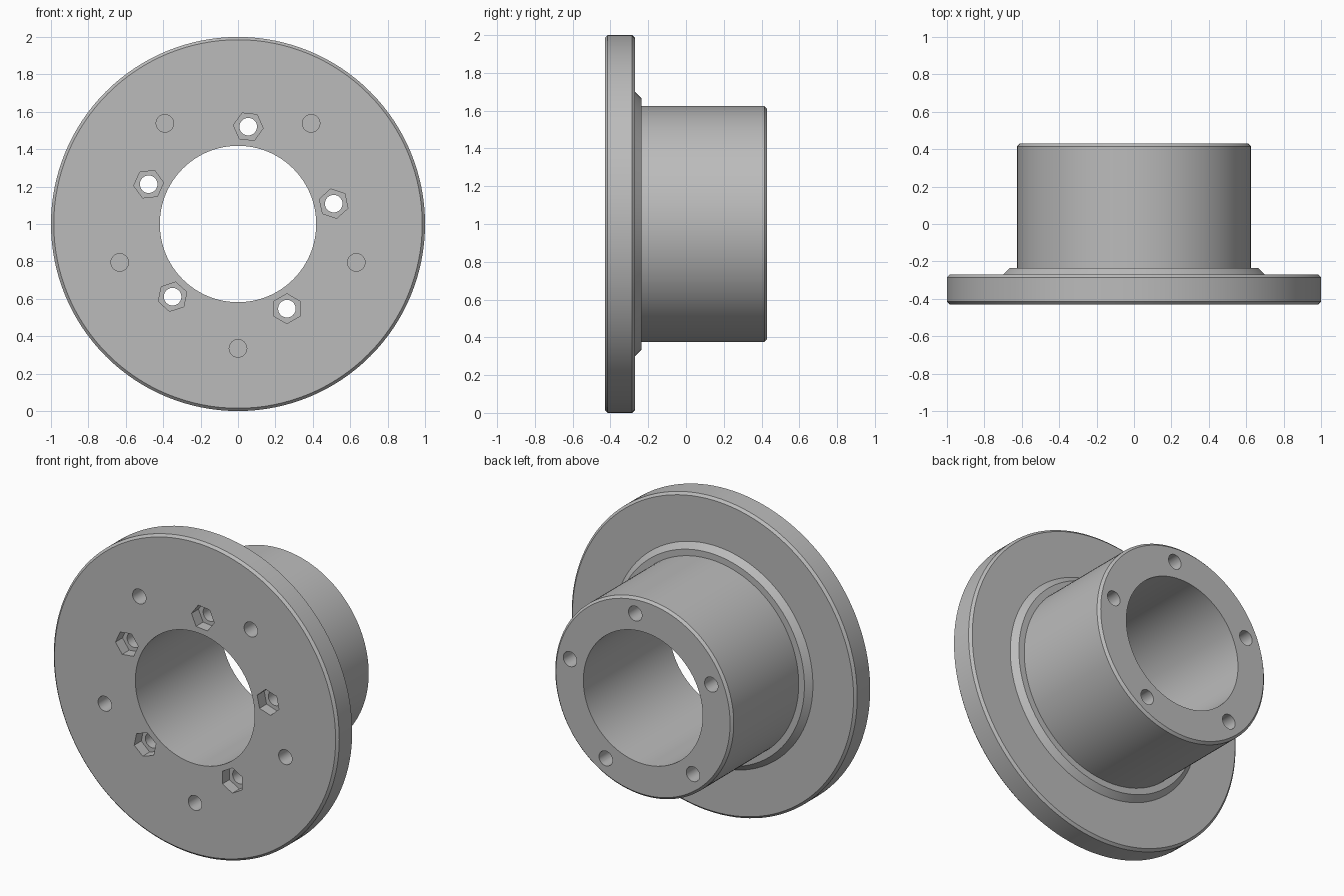
import bpy
import bmesh
from math import cos, sin, pi, radians
from mathutils import Matrix, Vector

cube = bpy.data.objects.get("Cube")
if cube:
    bpy.data.objects.remove(cube, do_unlink=True)

# Single plain grey
grey = bpy.data.materials.new("plain_grey")
grey.use_nodes = True
colour = (0.5, 0.5, 0.5, 1)
grey.diffuse_color = colour
grey.node_tree.nodes["Principled BSDF"].inputs["Base Color"].default_value = colour

FRONT, BACK = -0.43, 0.43


def new_object(name, bm):
    bmesh.ops.recalc_face_normals(bm, faces=bm.faces[:])
    mesh = bpy.data.meshes.new(name)
    bm.to_mesh(mesh)
    bm.free()
    mesh.materials.append(grey)
    obj = bpy.data.objects.new(name, mesh)
    bpy.context.collection.objects.link(obj)
    return obj


def lathe(name, profile, steps=128):
    """Spin a closed (radius, y) profile around the hub axis."""
    bm = bmesh.new()
    verts = [bm.verts.new((r, y, 0)) for r, y in profile]
    edges = [bm.edges.new((v, verts[i - 1])) for i, v in enumerate(verts)]
    bmesh.ops.spin(bm, geom=verts + edges, cent=(0, 0, 0), axis=(0, 1, 0),
                   angle=2 * pi, steps=steps, use_merge=True)
    bmesh.ops.remove_doubles(bm, verts=bm.verts[:], dist=1e-5)
    bmesh.ops.translate(bm, verts=bm.verts[:], vec=(0, 0, 1))
    return new_object(name, bm)


def cut_ring(target, name, ring, start, radius, y0, y1, sides, turn=0):
    """Cut five prisms, evenly spaced on a ring, out of the target."""
    bm = bmesh.new()
    for k in range(5):
        a = radians(start + 72 * k)
        centre = Vector((ring * cos(a), 0, 1 + ring * sin(a)))
        loops = []
        for y in (y0, y1):
            loop = []
            for i in range(sides):
                t = a + turn + 2 * pi * i / sides
                loop.append(bm.verts.new(centre + Vector((radius * cos(t), y, radius * sin(t)))))
            loops.append(loop)
            bm.faces.new(loop)
        for i in range(sides):
            bm.faces.new((loops[0][i - 1], loops[0][i], loops[1][i], loops[1][i - 1]))
    cutter = new_object(name, bm)
    cutter.hide_render = True
    mod = target.modifiers.new(name, "BOOLEAN")
    mod.operation = "DIFFERENCE"
    mod.solver = "EXACT"
    mod.object = cutter
    bpy.context.view_layer.objects.active = target
    bpy.ops.object.modifier_apply(modifier=mod.name)
    bpy.data.objects.remove(cutter, do_unlink=True)


# Flange, raised collar and hollow hub in one turned profile
c = 0.015
hub = lathe("flanged_hub", [
    (0.418, FRONT), (1 - c, FRONT), (1, FRONT + c),
    (1, -0.27 - c), (1 - c, -0.27),
    (0.70, -0.27), (0.665, -0.235), (0.625, -0.235),
    (0.625, BACK - c), (0.625 - c, BACK), (0.418, BACK),
])

# Through bolt holes, hexagonal nut pockets, blind flange holes
cut_ring(hub, "bolt_holes", 0.523, 12, 0.047, -0.6, 0.6, 32)
cut_ring(hub, "nut_pockets", 0.523, 12, 0.08, -0.6, FRONT + 0.07, 6, radians(30))
cut_ring(hub, "flange_holes", 0.665, 54, 0.047, -0.6, FRONT + 0.14, 32)

# Smooth round walls, crisp edges
bpy.ops.object.select_all(action="DESELECT")
hub.select_set(True)
bpy.context.view_layer.objects.active = hub
bpy.ops.object.shade_smooth_by_angle(angle=radians(30))
